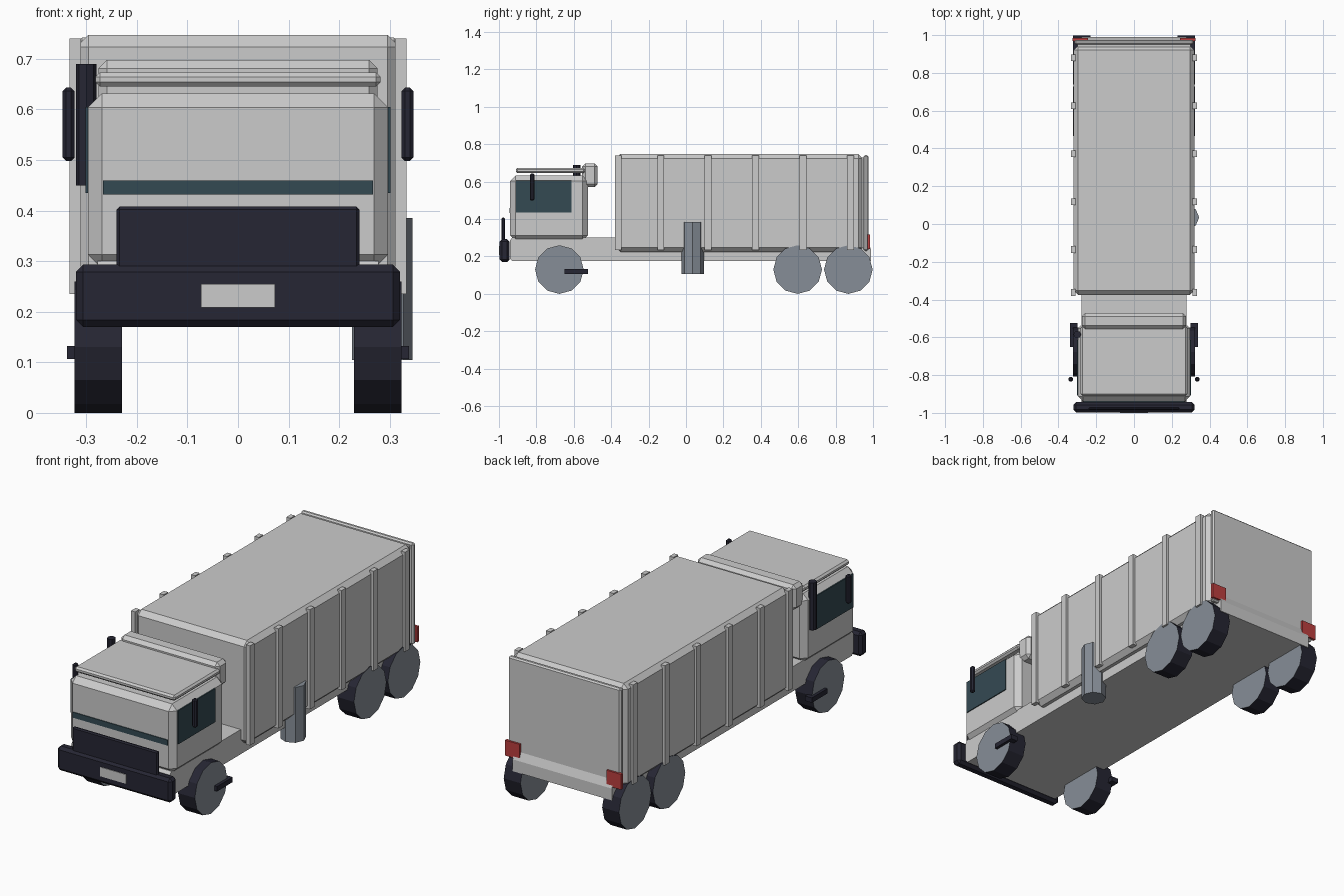
import bpy
import bmesh
import math
from mathutils import Vector, Matrix

if "Cube" in bpy.data.objects:
    bpy.data.objects.remove(bpy.data.objects["Cube"], do_unlink=True)


def material(name, rgb):
    m = bpy.data.materials.new(name)
    m.use_nodes = True
    m.diffuse_color = (*rgb, 1)
    m.node_tree.nodes["Principled BSDF"].inputs["Base Color"].default_value = (*rgb, 1)
    return m


body = material("light grey paint", (0.6, 0.6, 0.6))
dark = material("dark rubber", (0.019, 0.019, 0.033))
steel = material("blue grey steel", (0.24, 0.27, 0.31))
glass = material("dark teal glass", (0.034, 0.068, 0.086))
red = material("red lamp", (0.5, 0.05, 0.05))


def finish(name, bm, *mats):
    bmesh.ops.recalc_face_normals(bm, faces=bm.faces)
    me = bpy.data.meshes.new(name)
    bm.to_mesh(me)
    bm.free()
    for m in mats:
        me.materials.append(m)
    ob = bpy.data.objects.new(name, me)
    bpy.context.collection.objects.link(ob)
    return ob


def box(name, x, y, z, mat, bevel=0):
    """Box from (min, max) ranges, with an optional chamfer."""
    bm = bmesh.new()
    bmesh.ops.create_cube(bm, size=1)
    for v in bm.verts:
        v.co = Vector([(a + b) / 2 + c * (b - a) for c, (a, b) in zip(v.co, (x, y, z))])
    if bevel:
        bmesh.ops.bevel(bm, geom=bm.edges[:], offset=bevel, segments=1, affect='EDGES')
    return finish(name, bm, mat)


def sided(name, side, x, y, z, mat, bevel=0):
    label = "left_" if side > 0 else "right_"
    return box(label + name, sorted((side * x[0], side * x[1])), y, z, mat, bevel)


def cylinder(name, centre, radius, length, sides, axis, *mats):
    """Cylinder along x or z; a second material goes on the end caps."""
    bm = bmesh.new()
    bmesh.ops.create_cone(bm, cap_ends=True, segments=sides, radius1=radius,
                          radius2=radius, depth=length)
    for f in bm.faces:
        f.normal_update()
        if len(mats) > 1 and abs(f.normal.z) > 0.9:
            f.material_index = 1
    turn = Matrix.Rotation(math.pi / 2, 4, 'Y') if axis == 'x' else Matrix()
    bmesh.ops.transform(bm, matrix=Matrix.Translation(centre) @ turn, verts=bm.verts)
    return finish(name, bm, *mats)


def extrude_x(name, profile, half, mat):
    """Side profile of (y, z) points pulled across the width."""
    bm = bmesh.new()
    face = bm.faces.new([bm.verts.new((-half, y, z)) for y, z in profile])
    out = bmesh.ops.extrude_face_region(bm, geom=[face])["geom"]
    for v in out:
        if isinstance(v, bmesh.types.BMVert):
            v.co.x = half
    return finish(name, bm, mat)


# Chassis
extrude_x("chassis", [(-0.93, 0.175), (0.99, 0.175), (0.99, 0.235), (0.965, 0.3),
                      (-0.93, 0.3), (-0.942, 0.285), (-0.942, 0.19)], 0.278, body)

# Cab
box("cab", (-0.297, 0.297), (-0.94, -0.525), (0.285, 0.632), body, 0.028)
box("windshield_strip", (-0.267, 0.267), (-0.944, -0.936), (0.432, 0.46), glass)
box("roof_visor", (-0.282, 0.282), (-0.91, -0.54), (0.645, 0.673), body, 0.009)
box("air_deflector", (-0.276, 0.276), (-0.555, -0.472), (0.57, 0.698), body, 0.017)

# Front bumper, guard and plate
box("front_bumper", (-0.32, 0.32), (-0.997, -0.943), (0.17, 0.293), dark, 0.014)
box("front_guard", (-0.24, 0.24), (-0.986, -0.968), (0.28, 0.408), dark, 0.006)
box("number_plate", (-0.073, 0.073), (-1.0, -0.994), (0.208, 0.255), body)

# Cargo body and rear door
box("cargo_body", (-0.32, 0.32), (-0.375, 0.945), (0.225, 0.747), body, 0.024)
box("rear_door", (-0.315, 0.315), (0.95, 0.975), (0.23, 0.742), body, 0.007)
box("door_seal", (-0.3, 0.3), (0.93, 0.96), (0.245, 0.73), body)

# Parts repeated on both sides
for s in (-1, 1):
    label = "left_" if s > 0 else "right_"
    sided("side_window", s, (0.294, 0.302), (-0.908, -0.613), (0.435, 0.605), glass)
    sided("mirror", s, (0.323, 0.347), (-0.835, -0.81), (0.498, 0.643), dark, 0.007)
    sided("step", s, (0.3, 0.338), (-0.65, -0.525), (0.107, 0.132), dark)
    sided("tail_lamp", s, (0.243, 0.325), (0.97, 0.985), (0.24, 0.318), red)
    for i, y in enumerate((-0.362, -0.135, 0.118, 0.372, 0.626, 0.88)):
        sided(f"rib_{i + 1}", s, (0.31, 0.333), (y - 0.018, y + 0.018), (0.235, 0.74), body)
    for place, y in (("front", -0.677), ("middle", 0.597), ("rear", 0.868)):
        cylinder(f"{label}{place}_wheel", (s * 0.276, y, 0.13), 0.13, 0.094, 12, 'x',
                 dark, steel)

# Tank on the left, exhaust stack on the right
cylinder("left_tank", (0.285, 0.035, 0.245), 0.06, 0.28, 8, 'z', steel)
cylinder("exhaust_stack", (-0.3, -0.585, 0.57), 0.02, 0.24, 8, 'z', dark)
